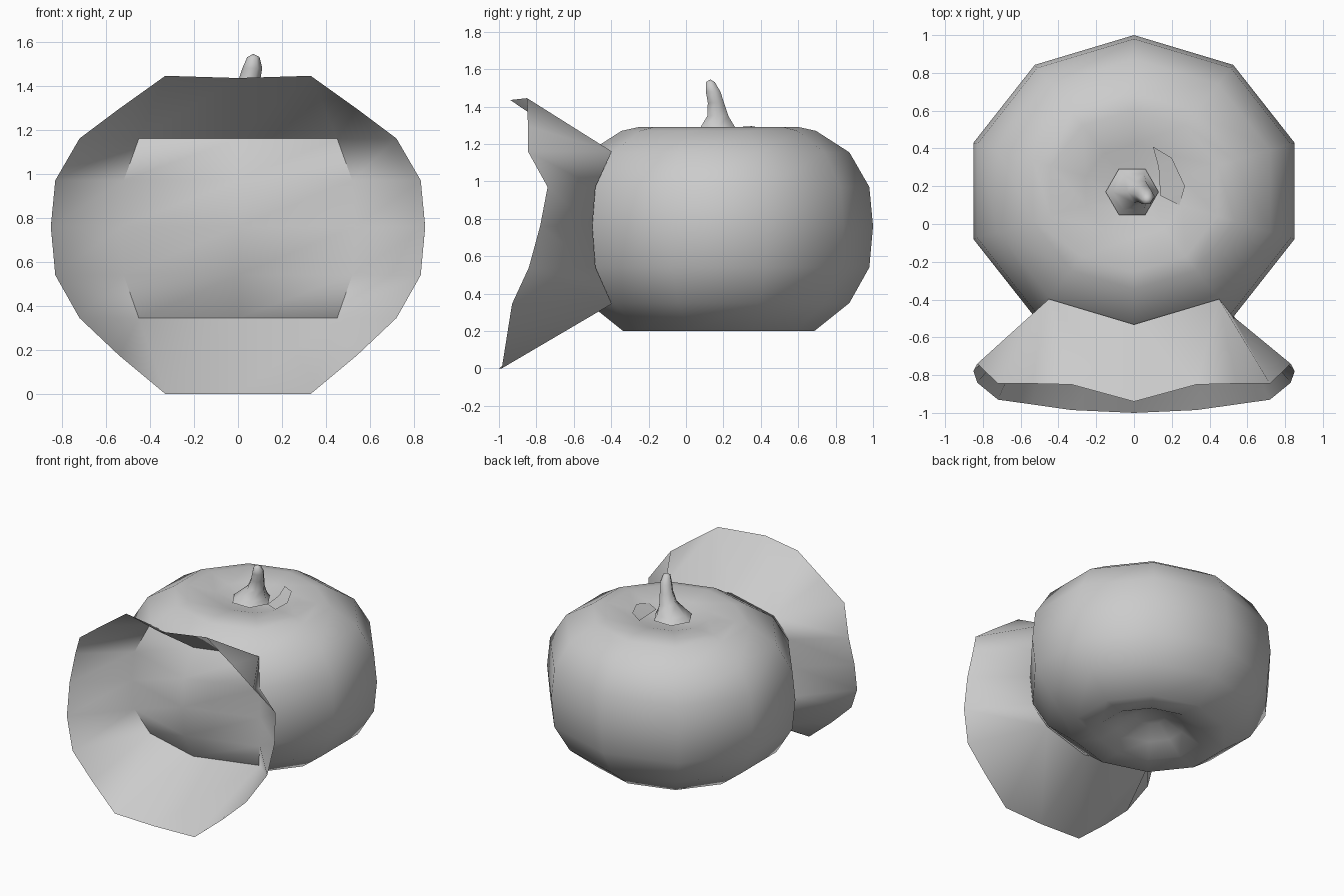
import bpy
import math

cube = bpy.data.objects.get("Cube")
if cube:
    bpy.data.objects.remove(cube)

grey = bpy.data.materials.new("plain_grey")
grey.use_nodes = True
COLOUR = (0.6, 0.6, 0.6, 1)
grey.diffuse_color = COLOUR
grey.node_tree.nodes["Principled BSDF"].inputs["Base Color"].default_value = COLOUR

CY, RX, RY = 0.175, 0.894, 0.825   # body centre and radii


def make(name, verts, faces, angle=60):
    mesh = bpy.data.meshes.new(name)
    mesh.from_pydata(verts, [], faces)
    mesh.materials.append(grey)
    ob = bpy.data.objects.new(name, mesh)
    bpy.context.collection.objects.link(ob)
    bpy.ops.object.select_all(action='DESELECT')
    ob.select_set(True)
    bpy.context.view_layer.objects.active = ob
    bpy.ops.object.shade_smooth_by_angle(angle=math.radians(angle))
    return ob


def skin(rows, closed):
    """Quads between successive rows of equal length."""
    n = len(rows[0])
    faces = []
    for r in range(len(rows) - 1):
        for c in range(n if closed else n - 1):
            d = (c + 1) % n
            faces.append((r * n + c, r * n + d, (r + 1) * n + d, (r + 1) * n + c))
    return [v for row in rows for v in row], faces


def on_body(degrees, f, z):
    a = math.radians(degrees)
    return (RX * f * math.sin(a), CY - RY * f * math.cos(a), z)


# Gourd body: ten sides, dimpled top and bottom
profile = [(0.12, 0.34), (0.27, 0.27), (0.42, 0.2), (0.62, 0.2), (0.847, 0.35),
           (0.976, 0.54), (1, 0.76), (0.976, 0.97), (0.847, 1.155),
           (0.63, 1.27), (0.52, 1.29), (0.3, 1.265), (0.12, 1.22)]
rows = [[on_body(36 * k, f, z) for k in range(10)] for f, z in profile]
verts, faces = skin(rows, True)
faces.append(tuple(reversed(range(10))))
faces.append(tuple(range(len(verts) - 10, len(verts))))
make("gourd_body", verts, faces, 75)

# Flared front panel: follows the body in the middle, rim pulled forward
inner = [(0.847, 0.345, -0.93, 0.72), (0.976, 0.54, -0.84, 0.83),
         (1, 0.76, -0.78, 0.85), (0.976, 0.97, -0.74, 0.83),
         (0.847, 1.16, -0.845, 0.72)]


def rim_row(y_mid, y_side, y_end, z, z_end):
    return [(-0.54, y_end, z_end), (-0.33, y_side, z), (0, y_mid, z - 0.01 * (z > 1)),
            (0.33, y_side, z), (0.54, y_end, z_end)]


rows = [rim_row(-1.0, -0.985, -0.955, 0.0, 0.175)]
for f, z, y, x in inner:
    rows.append([(-x, y, z)] + [on_body(a, f * 1.012, z) for a in (-36, 0, 36)] + [(x, y, z)])
rows.append(rim_row(-0.94, -0.85, -0.845, 1.445, 1.295))
verts, faces = skin(rows, False)
make("flared_front_panel", verts, faces, 80)

# Bent stem with a flared foot
stem = [(-0.01, 0.17, 1.25, 0.14), (0.0, 0.17, 1.285, 0.11), (0.03, 0.17, 1.35, 0.065),
        (0.05, 0.16, 1.42, 0.05), (0.065, 0.145, 1.48, 0.045), (0.07, 0.13, 1.53, 0.028)]
SIDES = 6
rows = [[(x + r * math.cos(math.tau * k / SIDES), y + r * math.sin(math.tau * k / SIDES), z)
         for k in range(SIDES)] for x, y, z, r in stem]
verts, faces = skin(rows, True)
verts.append((0.07, 0.13, 1.545))
tip = len(verts) - 1
faces += [(tip - SIDES + k, tip - SIDES + (k + 1) % SIDES, tip) for k in range(SIDES)]
make("stem", verts, faces, 70)

# Loose skin flap beside the stem
make("skin_flap", [(0.1, 0.41, 1.285), (0.2, 0.35, 1.295), (0.27, 0.2, 1.285),
                   (0.24, 0.1, 1.265), (0.14, 0.15, 1.26), (0.13, 0.3, 1.265)],
     [(0, 5, 1), (1, 5, 4, 2), (2, 4, 3)])
